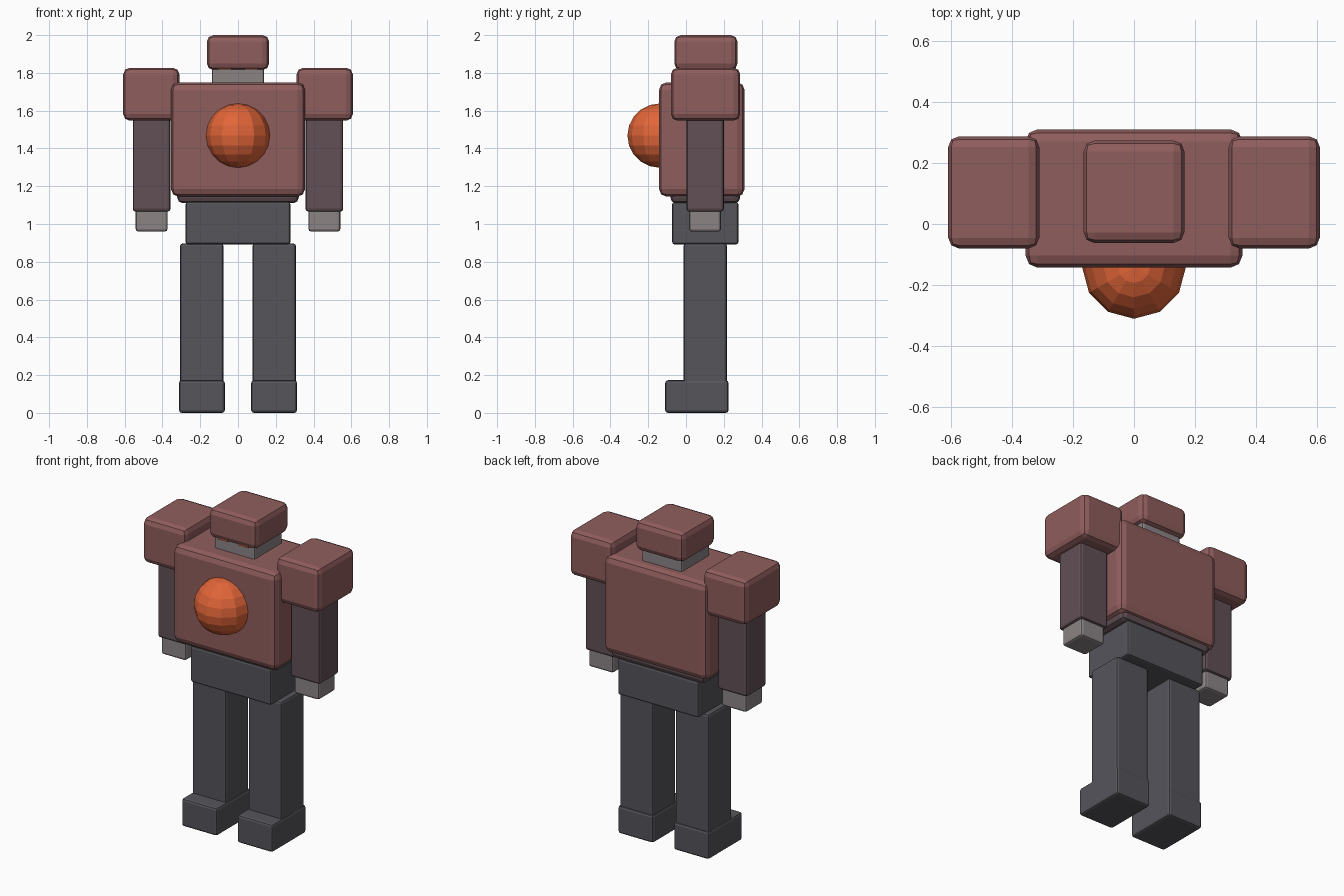
import bpy
from mathutils import Vector

old = bpy.data.objects.get("Cube")
if old:
    bpy.data.objects.remove(old)


def material(name, r, g, b):
    m = bpy.data.materials.new(name)
    m.use_nodes = True
    m.diffuse_color = (r, g, b, 1)
    m.node_tree.nodes["Principled BSDF"].inputs["Base Color"].default_value = (r, g, b, 1)
    return m


maroon = material("maroon armour", 0.28, 0.11, 0.11)
plum = material("dark plum", 0.12, 0.08, 0.09)
charcoal = material("charcoal", 0.09, 0.09, 0.105)
grey = material("warm grey", 0.26, 0.23, 0.235)
orange = material("orange glow", 0.75, 0.13, 0.04)


def box(name, mat, x, y, z, bevel=0.0):
    """Rounded block spanning the given (low, high) ranges."""
    spans = (x, y, z)
    centre = Vector([(a + b) / 2 for a, b in spans])
    bpy.ops.mesh.primitive_cube_add(size=1, location=centre)
    ob = bpy.context.object
    ob.name = name
    ob.scale = [b - a for a, b in spans]
    bpy.ops.object.transform_apply(location=False, rotation=False, scale=True)
    ob.data.materials.append(mat)
    if bevel:
        mod = ob.modifiers.new("rounded edges", "BEVEL")
        mod.width = bevel
        mod.segments = 2
    return ob


def pair(name, mat, x, y, z, bevel=0.0):
    """The same block on the left (+x) and right (-x)."""
    box("left_" + name, mat, x, y, z, bevel)
    box("right_" + name, mat, (-x[1], -x[0]), y, z, bevel)


# Head
box("helmet", maroon, (-0.165, 0.165), (-0.062, 0.273), (1.815, 2.0), 0.035)
box("face", grey, (-0.138, 0.138), (-0.035, 0.24), (1.7, 1.84), 0.012)
pair("eye", orange, (0.037, 0.103), (-0.05, -0.03), (1.817, 1.836))

# Trunk
box("chest", maroon, (-0.355, 0.355), (-0.143, 0.31), (1.145, 1.75), 0.04)
box("abdomen", plum, (-0.322, 0.322), (-0.083, 0.287), (1.11, 1.3), 0.03)
box("pelvis", charcoal, (-0.277, 0.277), (-0.073, 0.277), (0.892, 1.117), 0.012)

# Chest orb
bpy.ops.mesh.primitive_uv_sphere_add(segments=12, ring_count=10, radius=0.17,
                                     location=(0, -0.14, 1.468))
orb = bpy.context.object
orb.name = "chest_orb"
orb.data.materials.append(orange)

# Arms
pair("shoulder", maroon, (0.31, 0.608), (-0.08, 0.287), (1.547, 1.827), 0.035)
pair("arm", plum, (0.357, 0.557), (0.003, 0.2), (1.065, 1.6), 0.016)
pair("hand", grey, (0.373, 0.542), (0.017, 0.185), (0.96, 1.09), 0.014)

# Legs
pair("leg", charcoal, (0.077, 0.307), (-0.013, 0.217), (0.15, 0.897), 0.014)
pair("foot", charcoal, (0.07, 0.312), (-0.11, 0.225), (0.0, 0.173), 0.014)
